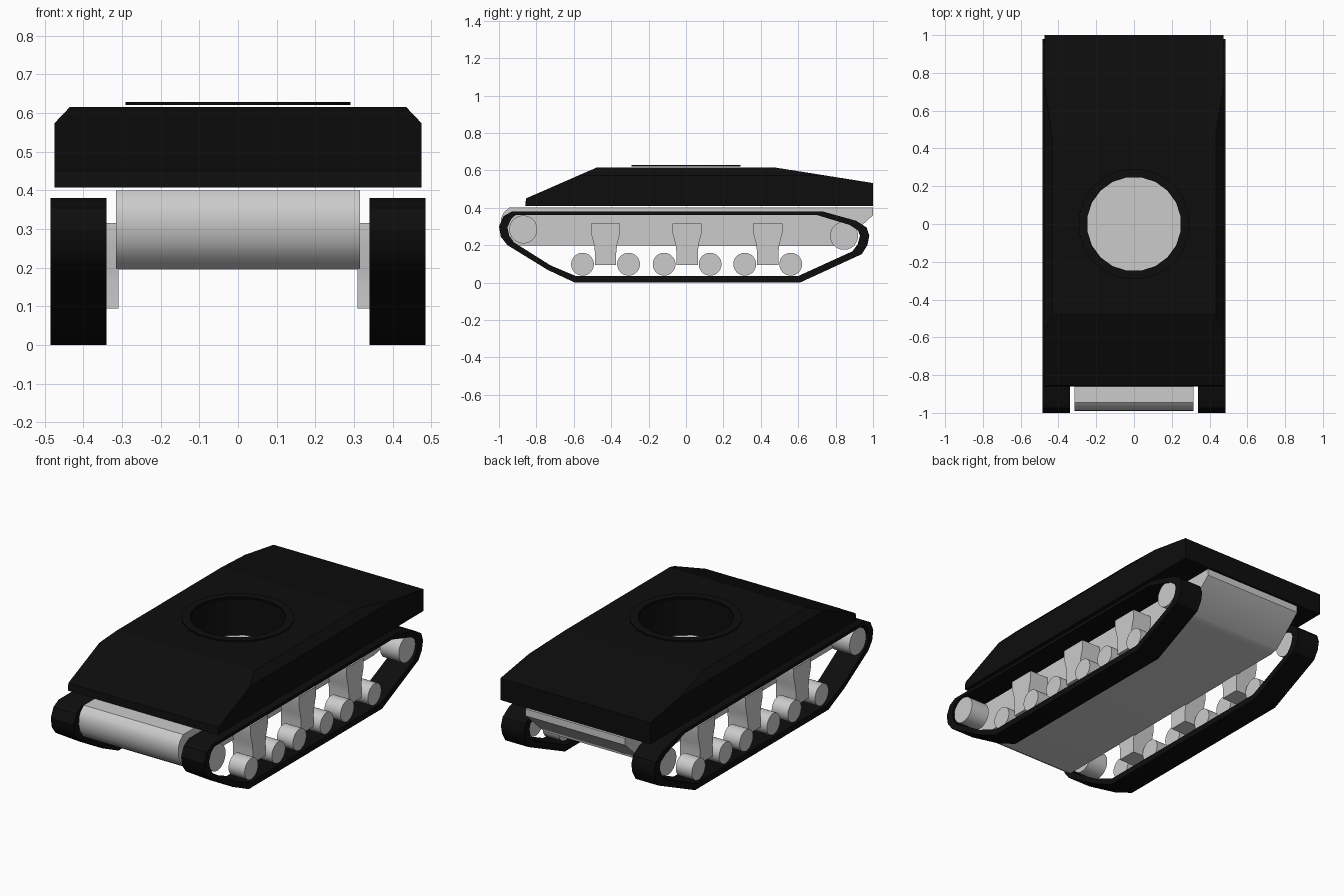
import bpy, bmesh, math
from mathutils import Vector

if "Cube" in bpy.data.objects:
    bpy.data.objects.remove(bpy.data.objects["Cube"])

black = bpy.data.materials.new("matte_black")
black.diffuse_color = (0.004, 0.004, 0.004, 1)
black.use_nodes = True
black.node_tree.nodes["Principled BSDF"].inputs["Base Color"].default_value = black.diffuse_color


def finish(bm, name, mat=None, mirror=False, smooth=True):
    bmesh.ops.recalc_face_normals(bm, faces=bm.faces)
    me = bpy.data.meshes.new(name)
    bm.to_mesh(me)
    bm.free()
    if smooth:
        me.shade_smooth()
        me.set_sharp_from_angle(angle=math.radians(32))
    ob = bpy.data.objects.new(name, me)
    bpy.context.collection.objects.link(ob)
    if mat:
        me.materials.append(mat)
    if mirror:
        ob.modifiers.new("mirror", 'MIRROR').use_mirror_merge = False
    return ob


def extrude_x(profile, x0, x1):
    """Solid from a (y, z) side profile, running from x0 to x1."""
    bm = bmesh.new()
    a = [bm.verts.new((x0, y, z)) for y, z in profile]
    b = [bm.verts.new((x1, y, z)) for y, z in profile]
    n = len(a)
    bm.faces.new(a)
    bm.faces.new(b[::-1])
    for i in range(n):
        j = (i + 1) % n
        bm.faces.new((a[i], a[j], b[j], b[i]))
    return bm


def ring(loops):
    """Closed band skinned through four matching vertex loops."""
    bm = bmesh.new()
    rows = [[bm.verts.new(p) for p in loop] for loop in loops]
    n = len(rows[0])
    for k in range(4):
        a, b = rows[k], rows[(k + 1) % 4]
        for i in range(n):
            j = (i + 1) % n
            bm.faces.new((a[i], a[j], b[j], b[i]))
    return bm


def circle(r, cy=0, cz=0, n=20):
    return [(cy + r * math.cos(2 * math.pi * (i + .5) / n),
             cz + r * math.sin(2 * math.pi * (i + .5) / n)) for i in range(n)]


# Lower hull with rounded nose and sloped tail
finish(extrude_x([(-.945, .40), (-.975, .375), (-.988, .345), (-.99, .305), (-.978, .262),
                  (-.952, .225), (-.91, .198), (.78, .195), (.83, .205), (1, .36), (1, .40)],
                 -.315, .315), "lower_hull")

# Upper hull: side profile with both long top edges chamfered
bm = extrude_x([(-.86, .408), (-.855, .45), (-.475, .616), (.47, .616), (1, .532), (1, .408)],
               -.475, .475)
for s in (-1, 1):
    cut = bmesh.ops.bisect_plane(bm, geom=bm.verts[:] + bm.edges[:] + bm.faces[:],
                                 plane_co=Vector((s * .475, 0, .573)),
                                 plane_no=Vector((s, 0, .95)).normalized(), clear_outer=True)
    edges = [e for e in cut["geom_cut"] if isinstance(e, bmesh.types.BMEdge)]
    bmesh.ops.edgeloop_fill(bm, edges=edges)
hull = finish(bm, "upper_hull", black, smooth=False)

# Round opening through the upper hull
bm = bmesh.new()
bottom = [bm.verts.new((x, y, .3)) for x, y in circle(.25)]
face = bm.faces.new(bottom)
top = bmesh.ops.extrude_face_region(bm, geom=[face])["geom"]
bmesh.ops.translate(bm, vec=(0, 0, .5), verts=[v for v in top if isinstance(v, bmesh.types.BMVert)])
cutter = finish(bm, "opening_cutter", black, smooth=False)
cutter.hide_render = True
cutter.hide_viewport = True
mod = hull.modifiers.new("opening", 'BOOLEAN')
mod.operation, mod.solver, mod.object = 'DIFFERENCE', 'EXACT', cutter

# Thin ring just above the opening
finish(ring([[(x, y, z) for x, y in circle(r)]
             for r, z in ((.295, .621), (.295, .628), (.25, .628), (.25, .621))]),
       "turret_ring", black)

# Track belts: matching outer and inner side outlines
outer = [(-.93, .38), (-.975, .355), (-1, .30), (-.99, .245), (-.955, .20), (-.74, .068),
         (-.595, 0), (.61, 0), (.94, .152), (.97, .20), (.98, .25), (.965, .295), (.91, .33), (.73, .38)]
inner = [(-.91, .362), (-.935, .34), (-.955, .295), (-.945, .25), (-.92, .215), (-.725, .092),
         (-.588, .034), (.598, .034), (.89, .167), (.918, .205), (.93, .25), (.92, .278), (.875, .308), (.70, .361)]
finish(ring([[(x, y, z) for y, z in pts]
             for x, pts in ((.34, outer), (.485, outer), (.485, inner), (.34, inner))]),
       "track", black, mirror=True)

# Front and rear drive wheels
finish(extrude_x(circle(.075, -.87, .284, 32), .36, .478), "front_drive_wheel", mirror=True)
finish(extrude_x(circle(.075, .845, .25, 32), .36, .478), "rear_drive_wheel", mirror=True)

# Suspension brackets, each with a pair of road wheels
for k, c in enumerate((-.43, .006, .437), 1):
    half = [(.078, .315), (.078, .265), (.062, .205), (.057, .16), (.057, .094)]
    profile = [(c + y, z) for y, z in half] + [(c - y, z) for y, z in half[::-1]]
    finish(extrude_x(profile, .309, .435), f"suspension_bracket_{k}", mirror=True)
    for side, d in (("front", -.123), ("rear", .123)):
        finish(extrude_x(circle(.061, c + d, .098, 32), .37, .472),
               f"road_wheel_{k}_{side}", mirror=True)
